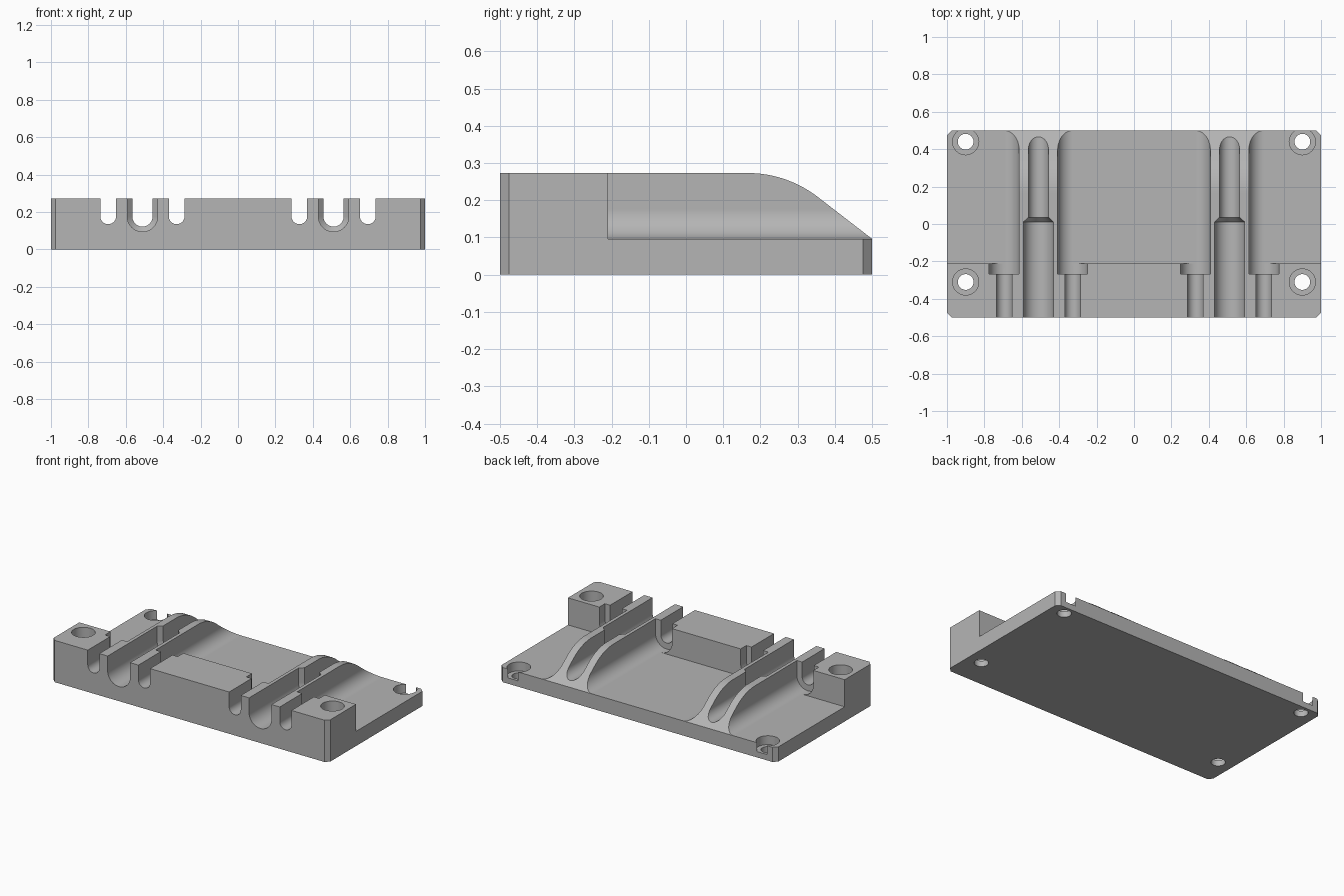
import bpy, bmesh
from math import sin, cos, pi, radians

cube = bpy.data.objects.get("Cube")
if cube:
    bpy.data.objects.remove(cube, do_unlink=True)

grey = bpy.data.materials.new("mid grey")
grey.use_nodes = True
grey.diffuse_color = (0.46, 0.46, 0.46, 1)
grey.node_tree.nodes["Principled BSDF"].inputs["Base Color"].default_value = grey.diffuse_color

HEIGHT, FLOOR, OVER = 0.273, 0.096, 0.4   # block top, rear floor, cutter top
GROOVE_X, POCKET_R, POCKET_OFF, RIDGE = 0.511, 0.08, 0.183, 0.103
STEP_Y, POCKET_Y = -0.21, -0.268


def loft(name, sections):
    """Closed solid through matching rings of points."""
    bm = bmesh.new()
    rings = [[bm.verts.new(p) for p in s] for s in sections]
    n = len(rings[0])
    for a, b in zip(rings, rings[1:]):
        for i in range(n):
            j = (i + 1) % n
            bm.faces.new((a[i], a[j], b[j], b[i]))
    bm.faces.new(rings[0])
    bm.faces.new(rings[-1])
    bmesh.ops.recalc_face_normals(bm, faces=bm.faces)
    mesh = bpy.data.meshes.new(name)
    bm.to_mesh(mesh)
    bm.free()
    mesh.materials.append(grey)
    ob = bpy.data.objects.new(name, mesh)
    bpy.context.collection.objects.link(ob)
    return ob


def arc(x, z, r, start, end, steps):
    return [(x + r * cos(radians(start + (end - start) * i / steps)),
             z + r * sin(radians(start + (end - start) * i / steps))) for i in range(steps + 1)]


def slot(x, z, r):
    """Round-bottomed U section, open upwards."""
    return [(x - r, OVER)] + arc(x, z, r, 180, 360, 24) + [(x + r, OVER)]


def along_y(profile, y):
    return [(x, y, z) for x, z in profile]


def cut(cutter):
    mod = body.modifiers.new("cut", 'BOOLEAN')
    mod.operation, mod.solver, mod.object = 'DIFFERENCE', 'EXACT', cutter
    bpy.context.view_layer.objects.active = body
    bpy.ops.object.modifier_apply(modifier=mod.name)
    bpy.data.objects.remove(cutter, do_unlink=True)


def cut_prism(profile, y0, y1):
    cut(loft("cutter", [along_y(profile, y0), along_y(profile, y1)]))


def cut_hole(x, y, r, z0, z1):
    ring = arc(x, y, r, 0, 360, 40)[:-1]
    cut(loft("cutter", [[(a, b, z) for a, b in ring] for z in (z0, z1)]))


# Block with chamfered upright corners
c = 0.025
outline = [(-1 + c, -0.5), (1 - c, -0.5), (1, -0.5 + c), (1, 0.5 - c),
           (1 - c, 0.5), (-1 + c, 0.5), (-1, 0.5 - c), (-1, -0.5 + c)]
body = loft("clamp_block", [[(x, y, z) for x, y in outline] for z in (0, HEIGHT)])

# Rear floor clearance, filleted against the ridges
cz = FLOOR + POCKET_R
inner, outer = GROOVE_X - POCKET_OFF, GROOVE_X + POCKET_OFF
middle = ([(-inner - POCKET_R, OVER)] + arc(-inner, cz, POCKET_R, 180, 270, 12)
          + arc(inner, cz, POCKET_R, 270, 360, 12) + [(inner + POCKET_R, OVER)])
cut_prism(middle, STEP_Y, 0.6)
side = ([(outer - POCKET_R, OVER)] + arc(outer, cz, POCKET_R, 180, 270, 12)
        + [(1.1, FLOOR), (1.1, OVER)])
for s in (-1, 1):
    cut_prism([(s * x, z) for x, z in side], STEP_Y, 0.6)

# Ridge tails curving down to the rear edge
tail = arc(0.165, HEIGHT - 0.31, 0.31, 90, 51, 16)
tail += [(0.5, FLOOR), (0.6, FLOOR - 0.08), (0.6, OVER), (0.165, OVER)]
cut(loft("cutter", [[(x, y, z) for y, z in tail] for x in (-1.1, 1.1)]))

for s in (-1, 1):
    # Stepped main groove
    cut(loft("cutter", [along_y(slot(s * GROOVE_X, 0.176, r), y) for y, r in
                        ((-0.6, 0.081), (0.01, 0.081), (0.035, 0.054), (0.6, 0.054))]))
    # Bolt slots with wider pockets behind them
    for x in (inner, outer):
        cut_prism(slot(s * x, cz, POCKET_R), POCKET_Y, STEP_Y + 0.02)
        cut_prism(slot(s * x, 0.177, 0.042), -0.6, POCKET_Y + 0.02)
    # Counterbored mounting holes
    for y in (-0.31, 0.44):
        cut_hole(s * 0.9, y, 0.07, 0.038, OVER)
        cut_hole(s * 0.9, y, 0.042, -0.1, 0.1)

# Clean up and shade
bm = bmesh.new()
bm.from_mesh(body.data)
bmesh.ops.remove_doubles(bm, verts=bm.verts, dist=0.0002)
bmesh.ops.dissolve_limit(bm, angle_limit=radians(0.5), verts=bm.verts, edges=bm.edges)
bm.to_mesh(body.data)
bm.free()
body.select_set(True)
bpy.context.view_layer.objects.active = body
bpy.ops.object.shade_smooth_by_angle(angle=radians(25))
mod = body.modifiers.new("weighted", 'WEIGHTED_NORMAL')
mod.keep_sharp = True
mod.weight = 100
